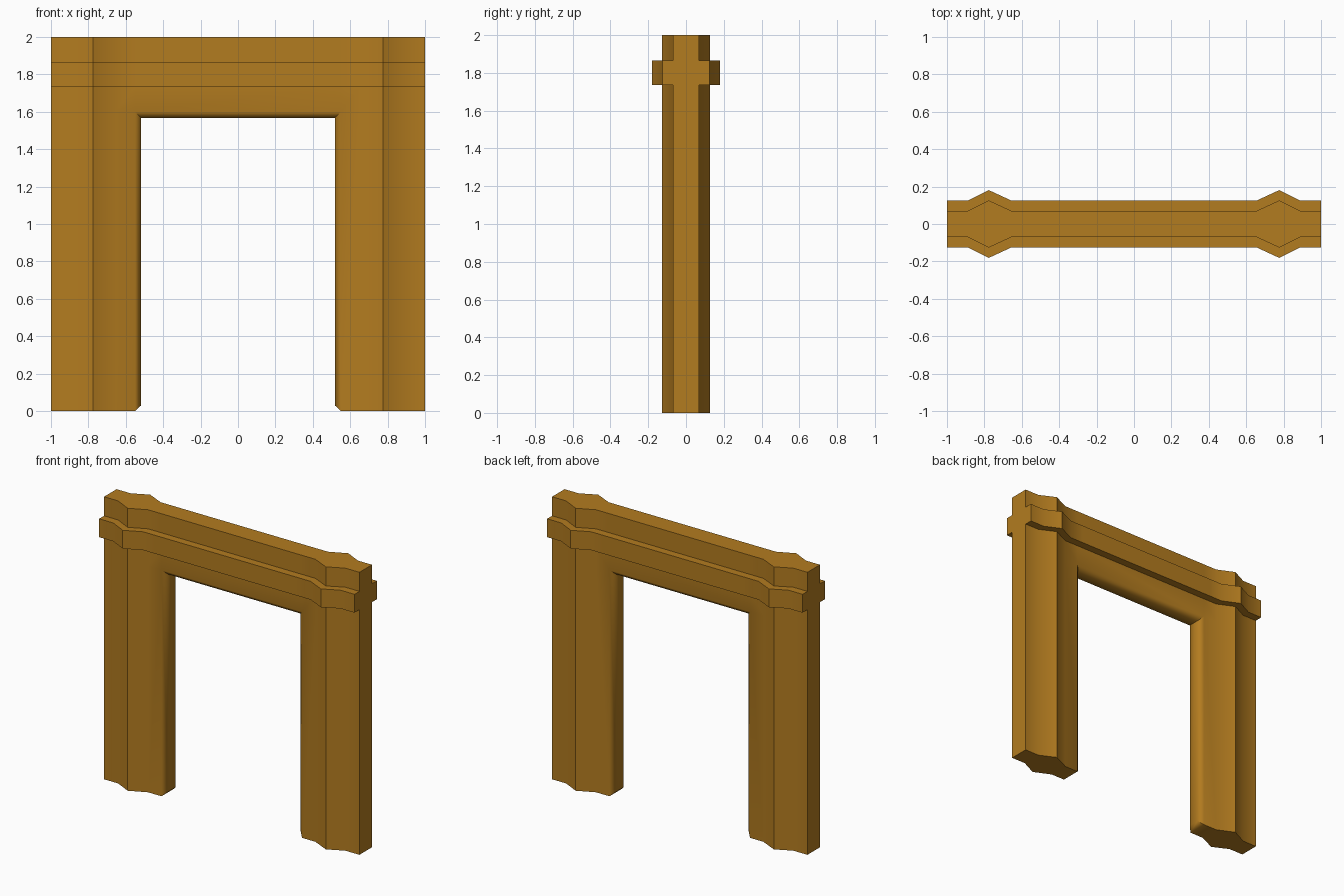
import bpy, bmesh, math

if "Cube" in bpy.data.objects:
    bpy.data.objects.remove(bpy.data.objects["Cube"])

# Plan profile (x, half depth) and height rows
half = [(0.55, 0.07), (0.655, 0.07), (0.776, 0.126), (0.89, 0.07), (1.0, 0.07)]
plan = [(-x, d) for x, d in reversed(half)] + half
rows = [0.0, 1.6, 1.735, 1.865, 2.0]
gap = len(half) - 1          # column that holds the doorway
last = len(plan) - 1

bm = bmesh.new()
verts = {(i, k, s): bm.verts.new((x, s * d, z))
         for i, (x, d) in enumerate(plan)
         for k, z in enumerate(rows) for s in (-1, 1)}


def quad(*keys):
    return bm.faces.new([verts[k] for k in keys])


def side(i, k):
    return quad((i, k, -1), (i, k, 1), (i, k + 1, 1), (i, k + 1, -1))


def flat(i, k):
    return quad((i, k, -1), (i + 1, k, -1), (i + 1, k, 1), (i, k, 1))


# Front and back walls, leaving the doorway open
band = {-1: [], 1: []}
for s in (-1, 1):
    for i in range(last):
        for k in range(len(rows) - 1):
            if i == gap and k == 0:
                continue
            f = quad((i, k, s), (i + 1, k, s), (i + 1, k + 1, s), (i, k + 1, s))
            if k == 2:
                band[s].append(f)

# End faces, top, feet and doorway lining
for k in range(len(rows) - 1):
    side(0, k)
    side(last, k)
for i in range(last):
    flat(i, len(rows) - 1)
    if i != gap:
        flat(i, 0)
lining = [side(gap, 0), side(gap + 1, 0), flat(gap, 1)]
bmesh.ops.recalc_face_normals(bm, faces=bm.faces[:])

# Raised lining with a chamfered border
bmesh.ops.inset_region(bm, faces=lining, thickness=0.03, depth=0.032,
                       use_even_offset=True, use_boundary=True)

# Projecting band around the lintel
for s in (-1, 1):
    out = bmesh.ops.extrude_face_region(bm, geom=band[s])
    bmesh.ops.delete(bm, geom=[f for f in band[s] if f.is_valid], context='FACES')
    moved = [v for v in out['geom'] if isinstance(v, bmesh.types.BMVert)]
    bmesh.ops.translate(bm, verts=moved, vec=(0, s * 0.055, 0))
bmesh.ops.recalc_face_normals(bm, faces=bm.faces[:])

mesh = bpy.data.meshes.new("door_frame")
bm.to_mesh(mesh)
bm.free()
frame = bpy.data.objects.new("door_frame", mesh)
bpy.context.collection.objects.link(frame)

# Wood colour and soft shading across shallow angles
wood = bpy.data.materials.new("wood")
wood.diffuse_color = (0.45, 0.2, 0.014, 1)
wood.use_nodes = True
wood.node_tree.nodes["Principled BSDF"].inputs["Base Color"].default_value = wood.diffuse_color
mesh.materials.append(wood)
bpy.context.view_layer.objects.active = frame
frame.select_set(True)
bpy.ops.object.shade_smooth_by_angle(angle=math.radians(47))
